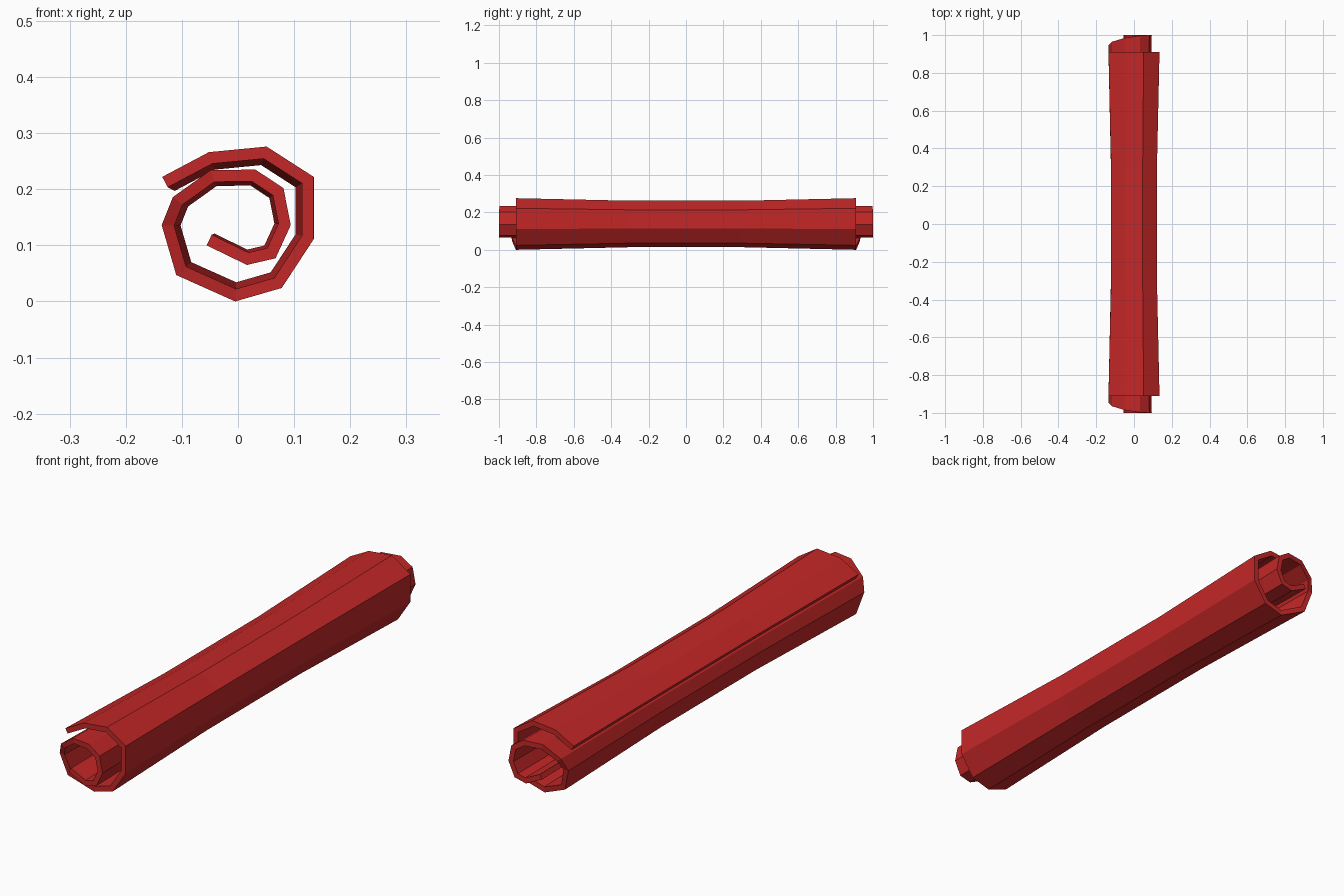
import bpy, bmesh
from mathutils import Vector

if "Cube" in bpy.data.objects:
    bpy.data.objects.remove(bpy.data.objects["Cube"])

THICK = 0.021
CENTRE = Vector((0.0, 0.14))

# Outer side of the spiral: x, z, half length of the mat along y
SPIRAL = [
    (-0.135, 0.222, 0.91), (-0.052, 0.266, 0.91), (0.051, 0.276, 0.91),
    (0.135, 0.222, 0.91), (0.135, 0.111, 0.91), (0.078, 0.024, 0.91),
    (-0.005, 0.0, 0.91), (-0.110, 0.047, 0.93), (-0.136, 0.136, 0.945),
    (-0.116, 0.186, 0.965), (-0.049, 0.234, 0.985), (0.031, 0.235, 0.997),
    (0.081, 0.202, 1.0), (0.094, 0.136, 1.0), (0.067, 0.077, 1.0),
    (0.016, 0.065, 1.0), (-0.056, 0.100, 1.0),
]
# Fraction of the length, and cross-section scale (slimmer in the middle)
STATIONS = [(-1, 1.0), (-0.33, 0.9), (0.33, 0.9), (1, 1.0)]


def inward_offset(pts, dist):
    """Mitred offset of an open path towards its right side."""
    normals = []
    for a, b in zip(pts, pts[1:]):
        d = (b - a).normalized()
        normals.append(Vector((d.y, -d.x)))
    result = []
    for i, p in enumerate(pts):
        n0 = normals[max(i - 1, 0)]
        n1 = normals[min(i, len(normals) - 1)]
        m = (n0 + n1).normalized()
        result.append(p + m * (dist / m.dot(n1)))
    return result


outer = [Vector((x, z)) for x, z, _ in SPIRAL]
inner = inward_offset(outer, THICK)
lengths = [h for _, _, h in SPIRAL]

# Closed strip cross-section: out along the outer side, back along the inner
section = list(zip(outer + inner[::-1], lengths + lengths[::-1]))
n, count = len(outer), len(section)

bm = bmesh.new()
rings = []
for frac, scale in STATIONS:
    ring = []
    for p, half in section:
        q = CENTRE + (p - CENTRE) * scale
        ring.append(bm.verts.new((q.x, frac * half, q.y)))
    rings.append(ring)

# Long faces of the roll
for a, b in zip(rings, rings[1:]):
    for i in range(count):
        j = (i + 1) % count
        bm.faces.new((a[i], a[j], b[j], b[i]))

# End edges of the rolled sheet
for ring in (rings[0], rings[-1]):
    for i in range(n - 1):
        bm.faces.new((ring[i], ring[i + 1], ring[count - 2 - i], ring[count - 1 - i]))

bmesh.ops.recalc_face_normals(bm, faces=bm.faces)
mesh = bpy.data.meshes.new("rolled_mat")
bm.to_mesh(mesh)
bm.free()

# Red material
red = bpy.data.materials.new("red")
red.diffuse_color = (0.55, 0.02, 0.02, 1)
red.use_nodes = True
red.node_tree.nodes["Principled BSDF"].inputs["Base Color"].default_value = red.diffuse_color
mesh.materials.append(red)
bpy.context.collection.objects.link(bpy.data.objects.new("rolled_mat", mesh))
